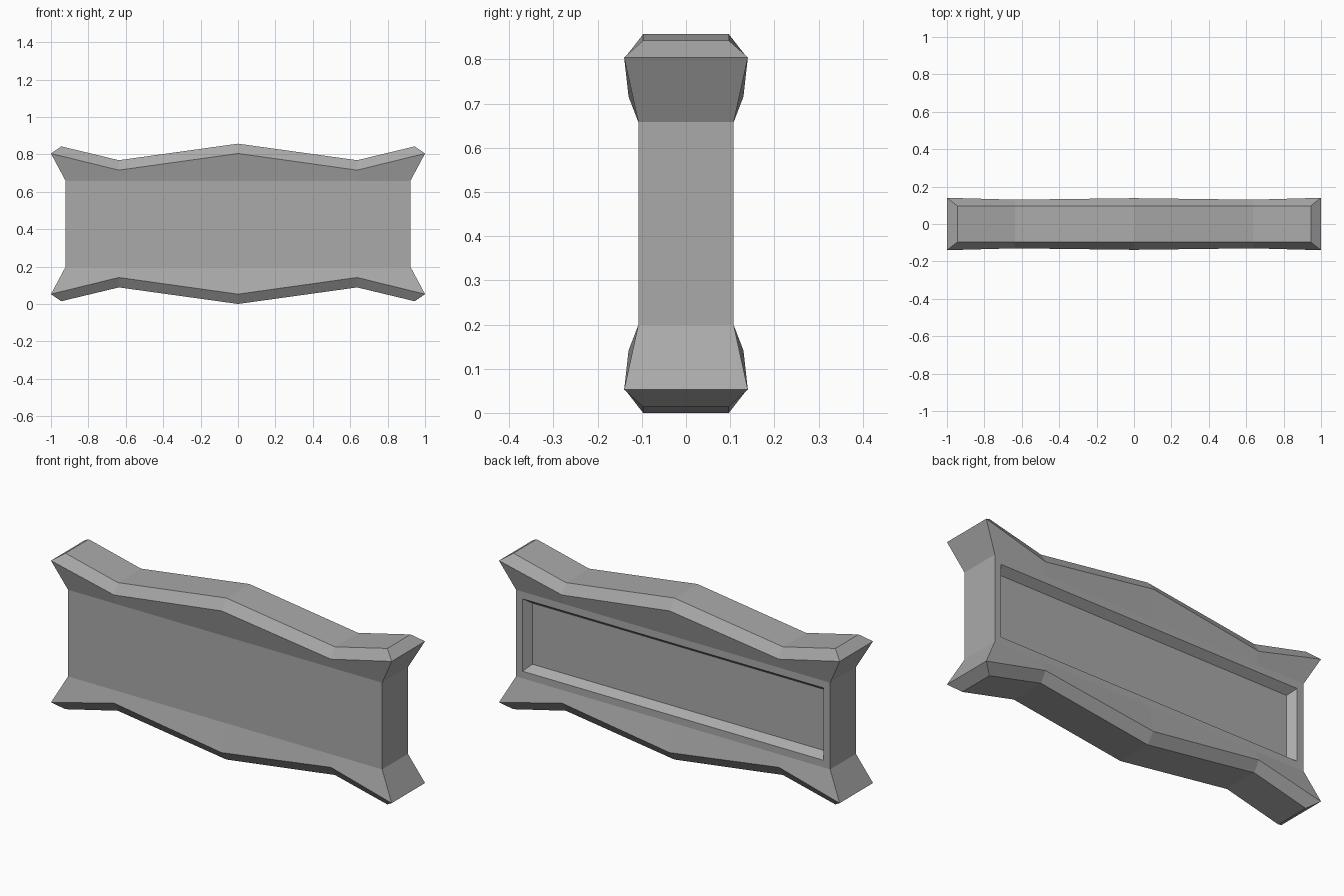
import bpy
import bmesh

cube = bpy.data.objects.get("Cube")
if cube:
    bpy.data.objects.remove(cube, do_unlink=True)

# One plain grey for the whole panel
grey = bpy.data.materials.new("stone_grey")
grey.use_nodes = True
colour = (0.4, 0.4, 0.4, 1.0)
grey.diffuse_color = colour
grey.node_tree.nodes["Principled BSDF"].inputs["Base Color"].default_value = colour

MID = 0.4285         # height of the mirror plane
WAIST_Z = 0.23       # waist height above the mirror plane

# Half sections: (x, y, height above the middle) for crest, ridge and waist
centre = [(0, 0.097, 0.4285), (0, 0.138, 0.376), (0, 0.108, WAIST_Z)]
dip = [(0.637, 0.097, 0.34), (0.637, 0.130, 0.287), (0.637, 0.108, WAIST_Z)]
tip = [(0.945, 0.097, 0.414), (1.0, 0.140, 0.376), (0.922, 0.108, WAIST_Z)]


def flip(section):
    return [(-x, y, z) for x, y, z in section]


def ring(bm, section):
    """Closed loop: down the back, then up the front."""
    back = section + [(x, y, -z) for x, y, z in reversed(section)]
    loop = back + [(x, -y, z) for x, y, z in reversed(back)]
    return [bm.verts.new((x, y, z + MID)) for x, y, z in loop]


bm = bmesh.new()
rings = [ring(bm, s) for s in (flip(tip), flip(dip), centre, dip, tip)]
count = len(rings[0])

# Body skin between neighbouring sections
back_panel = []
for a, b in zip(rings, rings[1:]):
    for i in range(count):
        j = (i + 1) % count
        face = bm.faces.new((a[i], a[j], b[j], b[i]))
        if i == 2:
            back_panel.append(face)

# Flared end caps
for end in (rings[0], rings[-1]):
    for i in range(count // 2 - 1):
        bm.faces.new((end[i], end[i + 1], end[-2 - i], end[-1 - i]))

bmesh.ops.recalc_face_normals(bm, faces=bm.faces)

# Rim and sloped recess in the back
bmesh.ops.inset_region(bm, faces=back_panel, thickness=0.038, use_even_offset=True)
bmesh.ops.inset_region(bm, faces=back_panel, thickness=0.03, depth=-0.04,
                       use_even_offset=True)

mesh = bpy.data.meshes.new("wall_panel")
bm.to_mesh(mesh)
bm.free()
mesh.materials.append(grey)
panel = bpy.data.objects.new("wall_panel", mesh)
bpy.context.collection.objects.link(panel)
